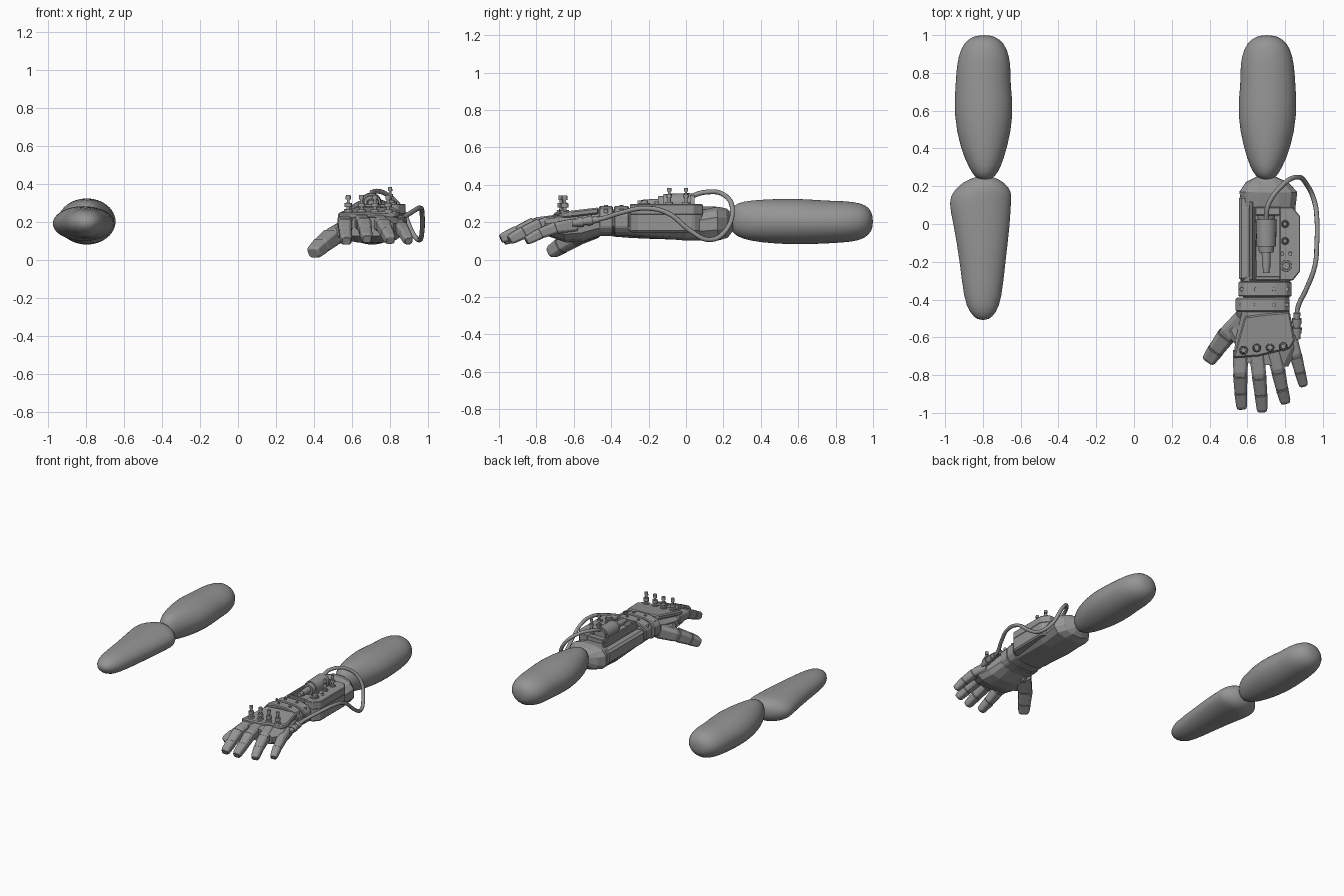
import bpy, bmesh, math
from mathutils import Vector, Matrix

if "Cube" in bpy.data.objects:
    bpy.data.objects.remove(bpy.data.objects["Cube"])

grey = bpy.data.materials.new("neutral_grey")
grey.use_nodes = True
grey.diffuse_color = (0.3, 0.3, 0.3, 1)
grey.node_tree.nodes["Principled BSDF"].inputs["Base Color"].default_value = (0.3, 0.3, 0.3, 1)


def finish(name, bm, smooth=None, bevel=0):
    bmesh.ops.recalc_face_normals(bm, faces=bm.faces)
    mesh = bpy.data.meshes.new(name)
    bm.to_mesh(mesh)
    bm.free()
    ob = bpy.data.objects.new(name, mesh)
    bpy.context.collection.objects.link(ob)
    mesh.materials.append(grey)
    if bevel:
        mod = ob.modifiers.new("soft_edges", "BEVEL")
        mod.width, mod.segments, mod.limit_method = bevel, 1, "ANGLE"
    if smooth:
        bpy.ops.object.select_all(action="DESELECT")
        ob.select_set(True)
        bpy.context.view_layer.objects.active = ob
        bpy.ops.object.shade_smooth_by_angle(angle=math.radians(smooth))
    return ob


def loft(name, sections, sides=24, power=1.0, smooth=None, bevel=0):
    """Skin sections of (x, y, z, width, height) along their overall direction."""
    bm = bmesh.new()
    along = Vector(sections[-1][:3]) - Vector(sections[0][:3])
    side = along.cross(Vector((0, 0, 1))).normalized()
    up = side.cross(along).normalized()
    rings = []
    for x, y, z, w, h in sections:
        ring = []
        for i in range(sides):
            a = math.tau * (i + 0.5) / sides
            c, s = math.cos(a), math.sin(a)
            u = math.copysign(abs(c) ** power, c) * w / 2
            v = math.copysign(abs(s) ** power, s) * h / 2
            ring.append(bm.verts.new(Vector((x, y, z)) + side * u + up * v))
        rings.append(ring)
    for a, b in zip(rings, rings[1:]):
        for i in range(sides):
            j = (i + 1) % sides
            bm.faces.new((a[i], a[j], b[j], b[i]))
    bm.faces.new(rings[0])
    bm.faces.new(rings[-1])
    return finish(name, bm, smooth, bevel)


def limb(name, rows, mirrored, **kw):
    """Rows are (y, x min, x max, z min, z max); the other arm is a reflection."""
    secs = []
    for y, x0, x1, z0, z1 in rows:
        if mirrored:
            x0, x1 = -0.09 - x1, -0.09 - x0
        secs.append(((x0 + x1) / 2, y, (z0 + z1) / 2, x1 - x0, z1 - z0))
    ob = loft(name, secs, **kw)
    if kw.get("smooth"):
        ob.modifiers.new("round", "SUBSURF").levels = 1
    return ob


def plate(name, outline, z0, z1, bevel=0.005, tilt=0.0):
    """Extrude an xy outline upward; tilt raises it with y."""
    bm = bmesh.new()
    y0 = outline[0][1]
    face = bm.faces.new([bm.verts.new((x, y, z0 + tilt * (y - y0))) for x, y in outline])
    ext = bmesh.ops.extrude_face_region(bm, geom=[face])["geom"]
    bmesh.ops.translate(bm, vec=(0, 0, z1 - z0), verts=[v for v in ext if isinstance(v, bmesh.types.BMVert)])
    return finish(name, bm, None, bevel)


def box(name, x0, x1, y0, y1, z0, z1, bevel=0.005):
    return plate(name, [(x0, y0), (x1, y0), (x1, y1), (x0, y1)], z0, z1, bevel)


def stack(name, base, direction, steps, sides=16):
    """Stepped round part: each step is (radius, length)."""
    bm = bmesh.new()
    rot = Vector(direction).to_track_quat("Z", "Y").to_matrix().to_4x4()
    d = 0
    for r, length in steps:
        bmesh.ops.create_cone(bm, cap_ends=True, segments=sides, radius1=r, radius2=r * 0.92, depth=length,
                              matrix=Matrix.Translation(base) @ rot @ Matrix.Translation((0, 0, d + length / 2)))
        d += length
    return finish(name, bm, 40)


# Plain upper arms and the plain forearm
upper = [(1.0, 0.67, 0.74, 0.17, 0.23), (0.98, 0.62, 0.79, 0.13, 0.28), (0.93, 0.58, 0.83, 0.10, 0.305),
         (0.84, 0.56, 0.85, 0.09, 0.315), (0.75, 0.565, 0.855, 0.085, 0.315), (0.58, 0.543, 0.867, 0.078, 0.33),
         (0.40, 0.58, 0.83, 0.09, 0.322), (0.30, 0.615, 0.785, 0.11, 0.313), (0.25, 0.645, 0.755, 0.14, 0.29),
         (0.23, 0.68, 0.72, 0.18, 0.25)]
lower = [(0.255, 0.66, 0.74, 0.16, 0.24), (0.22, 0.59, 0.82, 0.115, 0.275), (0.17, 0.555, 0.868, 0.10, 0.285),
         (0.12, 0.56, 0.895, 0.10, 0.285), (0, 0.565, 0.867, 0.105, 0.285), (-0.2, 0.59, 0.833, 0.11, 0.28),
         (-0.4, 0.61, 0.812, 0.12, 0.27), (-0.47, 0.64, 0.78, 0.14, 0.255), (-0.51, 0.68, 0.74, 0.18, 0.22)]
for mirrored, tag in ((False, "left"), (True, "right")):
    limb(tag + "_upper_arm", upper, mirrored, smooth=60)
limb("right_forearm", lower, True, smooth=60)

# Armoured forearm shell
limb("left_forearm", lower[:3] + [(0.10, 0.56, 0.86, 0.10, 0.27), (0.0, 0.558, 0.85, 0.10, 0.24),
     (-0.31, 0.56, 0.83, 0.125, 0.24)], False, sides=12, power=0.75)
box("forearm_flank_panel", 0.555, 0.65, -0.30, 0.15, 0.15, 0.25, 0.015)
box("forearm_flank_rail", 0.61, 0.63, -0.30, 0.12, 0.23, 0.27)

# Equipment housing with an open tray
hull = [(0.64, -0.30), (0.84, -0.30), (0.88, -0.25), (0.88, 0.04), (0.84, 0.09), (0.63, 0.09)]
plate("housing_base", hull, 0.145, 0.25, 0.01)
plate("housing_deck", [(0.77, -0.30), (0.84, -0.30), (0.88, -0.25), (0.88, 0.04), (0.84, 0.09), (0.77, 0.09)], 0.24, 0.297)
box("tray_outer_wall", 0.628, 0.643, -0.30, 0.09, 0.22, 0.297)
box("tray_front_wall", 0.64, 0.775, -0.30, -0.275, 0.22, 0.297)
box("tray_back_wall", 0.64, 0.775, 0.045, 0.09, 0.22, 0.297)

# Pressure cylinder in the tray
stack("pressure_cylinder", (0.70, 0.045, 0.30), (0, -1, 0),
      [(0.048, 0.02), (0.056, 0.145), (0.042, 0.03), (0.024, 0.08), (0.018, 0.03)], 20)

# Control knobs, buttons and dial
for y in (0.0, -0.09):
    stack("control_knob", (0.80, y, 0.292), (0, 0, 1),
          [(0.021, 0.015), (0.009, 0.025), (0.016, 0.016), (0.007, 0.016), (0.012, 0.02)])
for x in (0.785, 0.826):
    stack("small_button", (x, -0.157, 0.292), (0, 0, 1), [(0.011, 0.018)], 10)
stack("dial", (0.805, -0.222, 0.292), (0, 0, 1), [(0.031, 0.012), (0.02, 0.012)])

# Wrist bands with rivets
for y0, y1, x0, x1 in ((-0.385, -0.305, 0.55, 0.838), (-0.465, -0.39, 0.535, 0.828)):
    limb("wrist_band", [(y1, x0, x1, 0.125, 0.288), (y0, x0, x1, 0.125, 0.288)], False, sides=12, power=0.7, bevel=0.006)
    for x in (0.57, 0.645, 0.74, 0.81):
        top = 0.285 if 0.6 < x < 0.78 else 0.262
        stack("wrist_rivet", (x, (y0 + y1) / 2, top - 0.012), (0, 0, 1), [(0.011, 0.02)], 10)
limb("wrist_core", [(-0.28, 0.57, 0.83, 0.14, 0.27), (-0.5, 0.58, 0.82, 0.14, 0.27)], False, sides=12, power=0.7)

# Palm and armoured hand back
limb("palm", [(-0.45, 0.575, 0.825, 0.13, 0.26), (-0.55, 0.55, 0.85, 0.095, 0.25),
              (-0.64, 0.53, 0.87, 0.09, 0.24), (-0.74, 0.525, 0.82, 0.125, 0.225)], False, sides=12, power=0.7)
plate("hand_back_plate", [(0.525, -0.71), (0.66, -0.70), (0.825, -0.66), (0.852, -0.62), (0.825, -0.465), (0.70, -0.475), (0.585, -0.49)],
      0.215, 0.25, 0.008, 0.12)
for x, y in ((0.58, -0.668), (0.65, -0.656), (0.72, -0.654), (0.79, -0.648)):
    stack("knuckle_stud", (x, y, 0.248), (0, 0, 1),
          [(0.024, 0.018), (0.01, 0.014), (0.02, 0.022), (0.008, 0.018), (0.014, 0.024)])


def finger(name, joints, w, h):
    """Tapering armoured segments between joints."""
    for i, (a, b) in enumerate(zip(joints, joints[1:])):
        w0, w1, h0, h1 = (k * f for k in (w, h) for f in (1 - 0.1 * i, 0.88 - 0.1 * i))
        a, b = Vector(a), Vector(b)
        b2 = b + (b - a).normalized() * 0.012
        loft(f"{name}_segment_{i + 1}", [(*a, w0, h0), (*a.lerp(b2, 0.8), w1, h1), (*b2, w1 * 0.82, h1 * 0.75)],
             sides=8, power=0.55, bevel=0.003)


finger("index_finger", [(0.565, -0.67, 0.195), (0.563, -0.80, 0.185), (0.565, -0.89, 0.14), (0.57, -0.965, 0.105)], 0.088, 0.085)
finger("middle_finger", [(0.65, -0.68, 0.20), (0.663, -0.81, 0.19), (0.672, -0.90, 0.15), (0.678, -0.98, 0.115)], 0.088, 0.085)
finger("ring_finger", [(0.735, -0.66, 0.20), (0.764, -0.78, 0.185), (0.783, -0.87, 0.145), (0.80, -0.935, 0.11)], 0.086, 0.085)
finger("little_finger", [(0.825, -0.59, 0.185), (0.858, -0.70, 0.17), (0.878, -0.78, 0.14), (0.895, -0.845, 0.105)], 0.076, 0.075)
finger("thumb", [(0.585, -0.50, 0.165), (0.49, -0.59, 0.12), (0.435, -0.665, 0.075), (0.40, -0.715, 0.043)], 0.115, 0.105)
plate("thumb_web", [(0.53, -0.64), (0.60, -0.66), (0.62, -0.46), (0.565, -0.47), (0.49, -0.56)], 0.11, 0.19, 0.02)

# Hose connector and hose
stack("hose_connector", (0.862, -0.47, 0.215), (0, -1, -0.15),
      [(0.019, 0.03), (0.026, 0.03), (0.021, 0.02), (0.027, 0.03), (0.02, 0.03)], 12)
path = [(0.70, 0.03, 0.34), (0.71, 0.10, 0.36), (0.78, 0.20, 0.348), (0.86, 0.248, 0.27), (0.92, 0.20, 0.14),
        (0.955, 0.12, 0.107), (0.968, 0.03, 0.15), (0.968, -0.10, 0.25), (0.958, -0.22, 0.275),
        (0.91, -0.35, 0.25), (0.868, -0.44, 0.222), (0.862, -0.50, 0.21)]
curve = bpy.data.curves.new("hose", "CURVE")
curve.dimensions = "3D"
curve.bevel_depth, curve.bevel_resolution, curve.resolution_u = 0.013, 2, 6
curve.use_fill_caps = True
spline = curve.splines.new("BEZIER")
spline.bezier_points.add(len(path) - 1)
for point, co in zip(spline.bezier_points, path):
    point.co = co
    point.handle_left_type = point.handle_right_type = "AUTO"
curve.materials.append(grey)
bpy.context.collection.objects.link(bpy.data.objects.new("hose", curve))
